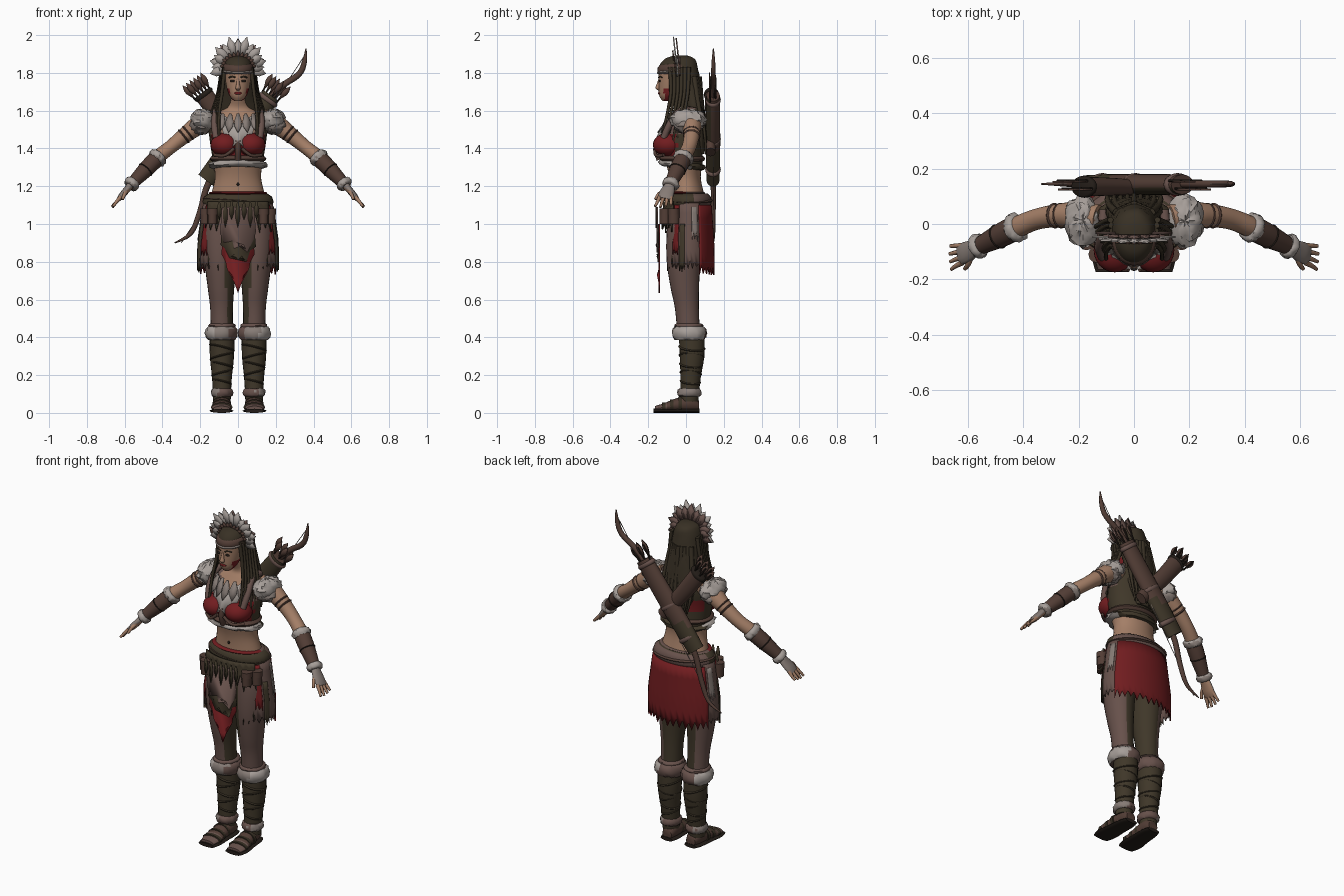
import bpy, bmesh, math, random
from mathutils import Vector

random.seed(4)
if "Cube" in bpy.data.objects:
    bpy.data.objects.remove(bpy.data.objects["Cube"])

MATS, PARTS = {}, []
for label, col in dict(skin=(.37, .21, .135), red=(.165, .012, .014), olive=(.05, .038, .022),
                       leather=(.085, .047, .036), fur=(.38, .34, .315), hide=(.135, .082, .07),
                       hair=(.04, .03, .018), dark=(.017, .012, .009), feather_grey=(.24, .2, .18)).items():
    m = bpy.data.materials.new(label)
    m.use_nodes = True
    m.diffuse_color = (*col, 1)
    m.node_tree.nodes["Principled BSDF"].inputs["Base Color"].default_value = (*col, 1)
    MATS[label] = m


def finish(name, bm, mats, rule=None, thick=0):
    """Turn a bmesh into an object; rule picks a material from face centre and normal."""
    bmesh.ops.recalc_face_normals(bm, faces=bm.faces[:])
    if rule:
        for f in bm.faces:
            f.material_index = rule(f.calc_center_median(), f.normal)
    me = bpy.data.meshes.new(name)
    bm.to_mesh(me)
    bm.free()
    for label in mats.split():
        me.materials.append(MATS[label])
    ob = bpy.data.objects.new(name, me)
    bpy.context.collection.objects.link(ob)
    if thick:
        ob.modifiers.new("thickness", "SOLIDIFY").thickness = thick
    PARTS.append(ob)


def spline(rows, n):
    out = []
    for i in range(len(rows) - 1):
        p = [Vector(rows[min(max(i + k, 0), len(rows) - 1)]) for k in (-1, 0, 1, 2)]
        for t in (j / n for j in range(n)):
            out.append(.5 * (2 * p[1] + (p[2] - p[0]) * t + (2 * p[0] - 5 * p[1] + 4 * p[2] - p[3]) * t * t
                             + (3 * p[1] - p[0] - 3 * p[2] + p[3]) * t ** 3))
    return out + [Vector(rows[-1])]


def sweep(name, rows, mats, rule=None, axis=None, hint=(0, 1, 0), seg=20, n=4, jag=0):
    """Elliptical rings (x, y, z, radius a, radius b) along a path."""
    rows = [Vector(r) for r in (spline(rows, n) if n > 1 else rows)]
    bm, rings = bmesh.new(), []
    for i, r in enumerate(rows):
        c = Vector(r[:3])
        t = Vector(axis) if axis else Vector(rows[min(i + 1, len(rows) - 1)][:3]) - Vector(rows[max(i - 1, 0)][:3])
        a = t.cross(Vector(hint)).normalized()
        b = t.cross(a).normalized()
        ring = []
        for k in range(seg):
            w, q = k * math.tau / seg, 1 + random.uniform(-jag, jag)
            ring.append(bm.verts.new(c + q * (a * math.cos(w) * max(r[3], .001) + b * math.sin(w) * max(r[4], .001))))
        rings.append(ring)
    for r0, r1 in zip(rings, rings[1:]):
        for k in range(seg):
            bm.faces.new((r0[k], r0[k - 1], r1[k - 1], r1[k]))
    bm.faces.new(rings[0])
    bm.faces.new(rings[-1])
    finish(name, bm, mats, rule)


def tube(name, pts, r, mat, seg=8, taper=1, n=4):
    rad = [r * (1 + (taper - 1) * i / (len(pts) - 1)) for i in range(len(pts))]
    sweep(name, [(*p, q, q) for p, q in zip(pts, rad)], mat, seg=seg, n=n)


def band(name, c, axis, ra, rb, h, mats, jag=0, rule=None):
    d = Vector(axis).normalized()
    rows = [(*(Vector(c) + d * h * t), ra * q, rb * q) for t, q in ((-1, .84), (-.6, .98), (0, 1.03), (.6, .98), (1, .84))]
    sweep(name, rows, mats, rule, axis=d, seg=28, n=1, jag=jag)


def ball(name, loc, size, mat, jag=0):
    bm = bmesh.new()
    bmesh.ops.create_uvsphere(bm, u_segments=24, v_segments=14, radius=1)
    for v in bm.verts:
        q = 1 + random.uniform(-jag, jag)
        v.co = Vector([loc[i] + v.co[i] * size[i] * q for i in range(3)])
    finish(name, bm, mat)


def plates(name, outlines, y, mat, thick=.008):
    """Thin upright sheets from (x, z) outlines; y may depend on x and z."""
    bm = bmesh.new()
    for o in outlines:
        bm.faces.new([bm.verts.new((x, y(x, z) if callable(y) else y, z)) for x, z in o])
    bmesh.ops.triangulate(bm, faces=bm.faces[:])
    finish(name, bm, mat, thick=thick)


def leaf(x, z, ang, length, width):
    d, s = Vector((math.sin(ang), math.cos(ang))), Vector((math.cos(ang), -math.sin(ang)))
    prof = ((0, .3), (.4, .95), (.65, .9), (1, 0), (.65, -.9), (.4, -.95), (0, -.3))
    return [tuple(Vector((x, z)) + d * length * l + s * width * w / 2) for l, w in prof]


def panel(name, a0, a1, top, bottom, mat, off=0, jag=.03):
    """Hanging curved skirt sheet with a ragged hem."""
    bm, n, cols = bmesh.new(), max(4, int((a1 - a0) / 5)), []
    for i in range(n + 1):
        a = math.radians(a0 + (a1 - a0) * i / n)
        low = bottom + (jag if i % 2 else 0) + random.uniform(0, jag / 2)
        col = []
        for k in range(6):
            z = top + (low - top) * k / 5
            t = min(1, (1.13 - z) / .25)
            col.append(bm.verts.new(((.18 + .035 * t + off) * math.cos(a), .018 + (.11 + .017 * t + off) * math.sin(a), z)))
        cols.append(col)
    for p, q in zip(cols, cols[1:]):
        for k in range(5):
            bm.faces.new((p[k], q[k], q[k + 1], p[k + 1]))
    finish(name, bm, mat, thick=.008)


UP = (0, 0, 1)


# Torso with a short vest painted by height and side
def torso_rule(c, n):
    if c.z < 1.31 or c.z > 1.6 or (c.z > 1.47 and c.y < 0 and abs(c.x) < .09):
        return 0
    if c.y < -.05 and 1.36 < c.z < 1.48 or (c.x < -.06 and c.y > .02 and 1.4 < c.z < 1.47):
        return 1
    return 3 if c.z > 1.47 and c.y < .03 else 2


sweep("torso", [(0, .018, 1.06, .165, .105), (0, .005, 1.17, .138, .088), (0, -.005, 1.25, .122, .083),
                (0, -.01, 1.33, .132, .098), (0, -.02, 1.43, .148, .108), (0, .005, 1.52, .155, .09),
                (0, .025, 1.58, .13, .068), (0, .025, 1.615, .065, .05), (0, .0, 1.67, .042, .044),
                (0, -.03, 1.74, .04, .04)], "skin red olive hide", torso_rule, axis=UP, seg=32)
band("vest_fur_hem", (0, -.02, 1.312), (0, .12, 1), .152, .12, .018, "fur olive", .07, lambda c, n: int(c.y > .02))
band("vest_lower_strap", (0, -.02, 1.345), UP, .146, .118, .018, "leather")
ball("navel", (0, -.088, 1.21), (.007, .005, .009), "dark")
chest = lambda x, z: -.172 + max(0, z - 1.43) * .5 + abs(x) * .35
plates("chest_fur", [[(-.1, 1.59), (-.105, 1.5), (-.085, 1.52), (-.075, 1.45), (-.05, 1.48), (-.03, 1.41), (0, 1.44),
                      (.03, 1.41), (.05, 1.48), (.075, 1.45), (.085, 1.52), (.105, 1.5), (.1, 1.59), (.05, 1.56),
                      (0, 1.52), (-.05, 1.56)]], chest, "fur")
plates("chest_fur_upper", [leaf(x, 1.585, math.pi - x * 3, .1, .042) for x in (-.08, -.04, 0, .04, .08)],
       lambda x, z: chest(x, z) - .008, "feather_grey")
tube("bust_lacing", [(0, -.15, 1.44), (0, -.155, 1.39), (0, -.14, 1.34)], .016, "leather")

# Head and face, with dark hair above the brow and paint along the jaw
sweep("head", [(0, -.1, 1.652, .022, .025), (0, -.087, 1.68, .046, .055), (0, -.072, 1.73, .062, .073),
               (0, -.062, 1.79, .07, .083), (0, -.055, 1.84, .072, .085), (0, -.045, 1.875, .055, .065),
               (0, -.04, 1.89, .02, .03)], "skin hair red",
      lambda c, n: 1 if c.z > 1.825 else 2 if c.z < 1.715 and c.y > -.115 else 0, axis=UP, seg=28)
sweep("nose", [(0, -.138, 1.77, .007, .008), (0, -.146, 1.74, .009, .01), (0, -.15, 1.72, .014, .012),
               (0, -.143, 1.708, .008, .006)], "skin", axis=UP, seg=10)
ball("lips", (0, -.141, 1.692), (.021, .007, .007), "red")
sweep("hair_cap", [(0, -.025, 1.892, .025, .03), (0, -.025, 1.87, .064, .075), (0, -.008, 1.79, .083, .078),
                   (0, .025, 1.69, .092, .062), (0, .052, 1.58, .105, .045), (0, .075, 1.48, .095, .03),
                   (0, .085, 1.37, .05, .012)], "hair", axis=UP, seg=28, jag=.03)
for i in range(9):
    x = -.088 + i * .022
    tube("back_lock", [(x * .7, .068 - abs(x) * .3, 1.78), (x, .085 - abs(x) * .2, 1.62), (x * 1.1, .105 - abs(x) * .1, 1.5),
                       (x * .9, .105, 1.36 + random.uniform(0, .08))], .016, "hair", taper=.3)

# Headband and feather crown
band("headband", (0, -.055, 1.822), (0, -.12, 1), .08, .095, .03, "leather")
band("headband_trim", (0, -.055, 1.812), (0, -.12, 1), .083, .098, .011, "feather_grey leather", 0, lambda c, n: int(c.y > -.07))


def fan(name, count, spread, length, width, y, mat):
    out = []
    for i in range(count):
        a = math.radians(-spread + 2 * spread * i / (count - 1))
        out.append(leaf(.065 * math.sin(a), 1.83 + .045 * math.cos(a), a,
                        length * (.7 + .3 * math.cos(a) ** 2) * (1, .85)[i % 2], width))
    plates(name, out, lambda x, z: y - max(0, z - 1.88) * .12, mat, .007)


fan("crown_feathers", 15, 105, .125, .05, -.05, "fur")
fan("crown_back_feathers", 13, 105, .11, .05, -.036, "hide")
fan("crown_short_feathers", 13, 85, .045, .02, -.062, "leather")

# Parts that repeat on both sides
for s, side in ((1, "left"), (-1, "right")):
    def nm(part):
        return side + "_" + part

    def path(*rows):
        return [(r[0] * s, *r[1:]) for r in rows]

    ball(nm("bust"), (.07 * s, -.095, 1.42), (.076, .08, .062), "red")
    tube(nm("bust_trim"), path((.02, -.165, 1.4), (.07, -.158, 1.363), (.125, -.118, 1.365)), .009, "leather")
    tube(nm("vest_strap"), path((.115, -.118, 1.455), (.125, -.085, 1.53), (.115, -.03, 1.6), (.11, .05, 1.6)), .018, "hide")
    ball(nm("eye"), (.028 * s, -.139, 1.757), (.014, .005, .0065), "dark")
    tube(nm("brow"), path((.012, -.144, 1.775), (.03, -.14, 1.781), (.048, -.127, 1.775)), .004, "hair", seg=6)
    for k in range(6):
        tube(nm("braid"), path((.07 + .003 * k, -.085 + .02 * k, 1.83), (.084 + .004 * k, -.08 + .018 * k, 1.7),
                               (.1 + .008 * k, -.1 + .018 * k, 1.58),
                               (.1 + .01 * k, -.135 + .022 * k, 1.43 + .025 * (k % 3))), .011, "hair", taper=.6)

    # Arm
    ball(nm("shoulder_fur"), (.185 * s, .012, 1.55), (.066, .094, .058), "fur", .12)
    ball(nm("shoulder_fur_under"), (.192 * s, .014, 1.52), (.062, .078, .045), "feather_grey", .12)
    sweep(nm("upper_arm"), path((.13, .02, 1.56, .05, .05), (.2, .03, 1.53, .052, .052), (.28, .03, 1.47, .042, .042),
                                (.36, .015, 1.405, .036, .038), (.44, -.02, 1.34, .037, .038),
                                (.56, -.08, 1.215, .024, .026)), "skin")
    for off in (0, .022):
        band(nm("arm_band"), ((.265 + off) * s, .03, 1.482 - off * .8), (.75 * s, -.05, -.6), .045, .045, .007, "leather")
    d = Vector((.12 * s, -.06, -.125))
    sweep(nm("bracer"), path((.425, -.012, 1.352, .044, .045), (.48, -.04, 1.297, .043, .044),
                             (.555, -.078, 1.22, .032, .033)), "leather", seg=16)
    band(nm("bracer_tie"), (.49 * s, -.045, 1.287), d, .044, .045, .004, "dark")
    band(nm("elbow_fur"), (.427 * s, -.013, 1.35), d, .051, .053, .02, "fur feather_grey", .08,
         lambda c, n: int(n.z < -.2))
    band(nm("wrist_fur"), (.562 * s, -.08, 1.212), d, .041, .044, .018, "fur feather_grey", .08,
         lambda c, n: int(n.z < -.2))

    # Hand
    sweep(nm("hand"), path((.565, -.083, 1.21, .02, .025), (.59, -.095, 1.18, .018, .036),
                           (.615, -.106, 1.15, .017, .04), (.632, -.112, 1.13, .012, .036)),
          "feather_grey skin", lambda c, n: int(n.z < -.2), seg=14)
    for k in range(4):
        o = (k - 1.5) * .02
        tube(nm("finger"), path((.622, -.11 + o, 1.142), (.643, -.115 + o * 1.2, 1.118),
                                (.667 - .003 * abs(k - 2), -.122 + o * 1.4, 1.088 + .005 * abs(k - 1))), .011, "skin", taper=.6)
    tube(nm("thumb"), path((.588, -.11, 1.18), (.6, -.145, 1.158), (.612, -.162, 1.13)), .012, "skin", taper=.6)

    # Leg, boot and sandal
    sweep(nm("leg"), path((.085, .012, 1.08, .085, .1), (.095, .005, .95, .095, .108), (.094, -.012, .8, .084, .09),
                          (.09, -.006, .66, .07, .075), (.087, .005, .55, .06, .063), (.085, .015, .4, .058, .06)),
          "hide olive", lambda c, n: int(n.x * s < -.4 or (n.y > .3 and n.x * s < .3)), axis=UP, seg=24)
    sweep(nm("boot"), path((.085, .03, .42, .066, .068), (.085, .032, .3, .064, .065), (.085, .024, .18, .052, .053),
                           (.085, .018, .06, .046, .047)), "olive", axis=UP)
    for k in range(5):
        band(nm("boot_wrap"), (.085 * s, .031 - .002 * k, .345 - .045 * k), (.25 * (-1) ** k, .1, 1),
             .069 - .004 * k, .071 - .004 * k, .007, "hair")
    band(nm("knee_fur"), (.087 * s, .018, .422), UP, .084, .09, .036, "feather_grey fur hide", .05,
         lambda c, n: 1 if n.x * s > .3 else 2 if n.y > -.1 or n.x * s < -.5 else 0)
    band(nm("knee_fur_lining"), (.085 * s, .015, .462), UP, .07, .074, .012, "hide", .04)
    band(nm("ankle_fur"), (.085 * s, .018, .108), UP, .058, .062, .022, "feather_grey hide", .06,
         lambda c, n: int(n.x * s < .3))
    foot = path((.078, .068, .038, .03, .026), (.08, .03, .05, .043, .045), (.084, -.05, .042, .048, .036),
                (.088, -.115, .03, .054, .022), (.088, -.165, .022, .042, .014))
    sweep(nm("foot"), foot, "leather hide", lambda c, n: int(c.y < -.1), axis=(0, -1, 0), hint=UP, seg=16)
    sweep(nm("sole"), [(r[0], r[1] * 1.05, .011, r[3] + .009, .011) for r in foot], "dark", axis=(0, -1, 0), hint=UP, seg=16)
    for y, z, w, h in ((-.03, .045, .05, .041), (-.075, .038, .052, .033), (-.118, .03, .057, .025)):
        sweep(nm("sandal_strap"), [(.086 * s, y + t, z, w, h) for t in (-.01, .01)], "hair",
              axis=(0, -1, 0), hint=UP, n=1)

    # Hip panels and pouches
    def hip(part, a0, a1, *rest):
        panel(nm(part), *((a0, a1) if s > 0 else (180 - a1, 180 - a0)), *rest)

    hip("hip_panel", -55, 28, 1.13, .76, "hide", .002)
    hip("hip_red_trim", -42, -28, 1.1, .83, "red", .008)
    hip("hip_dark_edge", -62, -44, 1.1, .75, "olive", .006, .06)
    hip("hip_dark_strip", -24, -12, 1.0, .74, "olive", .006, .05)
    hip("hip_grey_patch", 6, 20, 1.09, .9, "feather_grey", .006, .05)
    for px, py in ((.172, -.065), (.135, -.11)):
        for z, h in ((1.035, .035), (1.065, .016)):
            sweep(nm("pouch"), [(px * s, py, z + t * h, .026 + .004 * (h < .02), .03) for t in (-1, -.8, .8, 1)],
                  "leather", axis=UP, n=1, seg=12)

# Belt, skirt back and front apron
band("belt", (0, .015, 1.12), UP, .183, .118, .042, "olive hide", 0, lambda c, n: int(c.y > .03))
band("belt_back_wrap", (0, .019, 1.125), (.06, 0, 1), .184, .122, .01, "leather")
band("belt_red_edge", (0, .0, 1.164), UP, .152, .1, .008, "red hide", 0, lambda c, n: int(c.y > 0))
panel("skirt_back", 25, 155, 1.1, .73, "red", .006, .04)
panel("front_fringe", -140, -40, 1.12, .95, "olive", .028, .07)
plates("apron_red_tip", [[(-.075, 1.0), (-.088, .84), (-.066, .8), (-.058, .76), (-.03, .73), (-.02, .69), (0, .635),
                          (.02, .69), (.03, .73), (.058, .76), (.066, .8), (.088, .84), (.075, 1.0)]], -.146, "red")
plates("apron_dark_layer", [[(-.085, 1.0), (-.092, .89), (-.07, .87), (-.045, .82), (-.02, .84), (0, .81), (.02, .83),
                             (.045, .8), (.065, .86), (.095, .88), (.085, 1.0)]], -.15, "olive", .006)
plates("apron_hide", [[(-.085, 1.09), (-.095, .95), (-.075, .9), (-.03, .91), (-.02, .87), (.03, .89), (.05, .85),
                       (.085, .92), (.095, .96), (.085, 1.09)]], -.155, "hide", .006)
plates("apron_tassels", [leaf(-.1 + .033 * i, 1.12, math.pi, .1 + .04 * (i % 2), .026) for i in range(7)],
       -.162, "olive", .006)

# Bow, its case, and the quiver with arrows
sweep("bow", [(.36, .145, 1.928, .003, .003), (.352, .145, 1.86, .013, .01), (.32, .145, 1.79, .016, .013),
              (.2, .145, 1.7, .016, .014), (.0, .145, 1.45, .016, .014), (-.15, .145, 1.23, .017, .015),
              (-.2, .145, 1.07, .015, .013), (-.25, .145, .95, .012, .01), (-.335, .145, .9, .003, .003)], "leather", seg=10)
tube("bow_string", [(.358, .145, 1.9), (-.3, .145, .9)], .002, "feather_grey", seg=6)
sweep("bow_case", [(.175, .143, 1.68, .05, .036), (.08, .143, 1.55, .056, .038), (-.06, .143, 1.37, .058, .038),
                   (-.168, .143, 1.23, .052, .034)], "leather olive", lambda c, n: int(c.z < 1.38 or n.y < -.5))
sweep("quiver", [(-.185, .135, 1.69, .05, .036), (-.08, .135, 1.55, .046, .032), (.06, .13, 1.38, .034, .026)], "leather")
for t, part in ((.05, "upper"), (.5, "middle"), (.85, "lower")):
    band("case_strap_" + part, (.175 - .34 * t, .143, 1.68 - .46 * t), (.34, 0, .46), .058, .04, .014, "hide")
band("quiver_rim", (-.18, .135, 1.685), (-.13, 0, .17), .053, .039, .014, "dark")
for s, x, z in ((-1, -.18, 1.675), (1, .165, 1.67)):
    for k in range(6):
        o, y = (k - 2.5) * .015, .142 + .014 * (-1) ** k
        bx, bz, ang = x + o, z + o * s * -.7, s * .62 + o * 3
        tip = (bx + math.sin(ang) * .09, y, bz + math.cos(ang) * .09)
        tube("arrow", [(bx, y, bz), tip], .005, "dark", seg=6, n=1)
        plates("arrow_fletching", [leaf(bx + math.sin(ang) * .03, bz + math.cos(ang) * .03, ang, .085, .032)], y, "leather", .006)

# Smooth shading with sharp edges kept
bpy.ops.object.select_all(action="DESELECT")
for ob in PARTS:
    ob.select_set(True)
bpy.context.view_layer.objects.active = PARTS[0]
bpy.ops.object.shade_smooth_by_angle(angle=math.radians(50))
